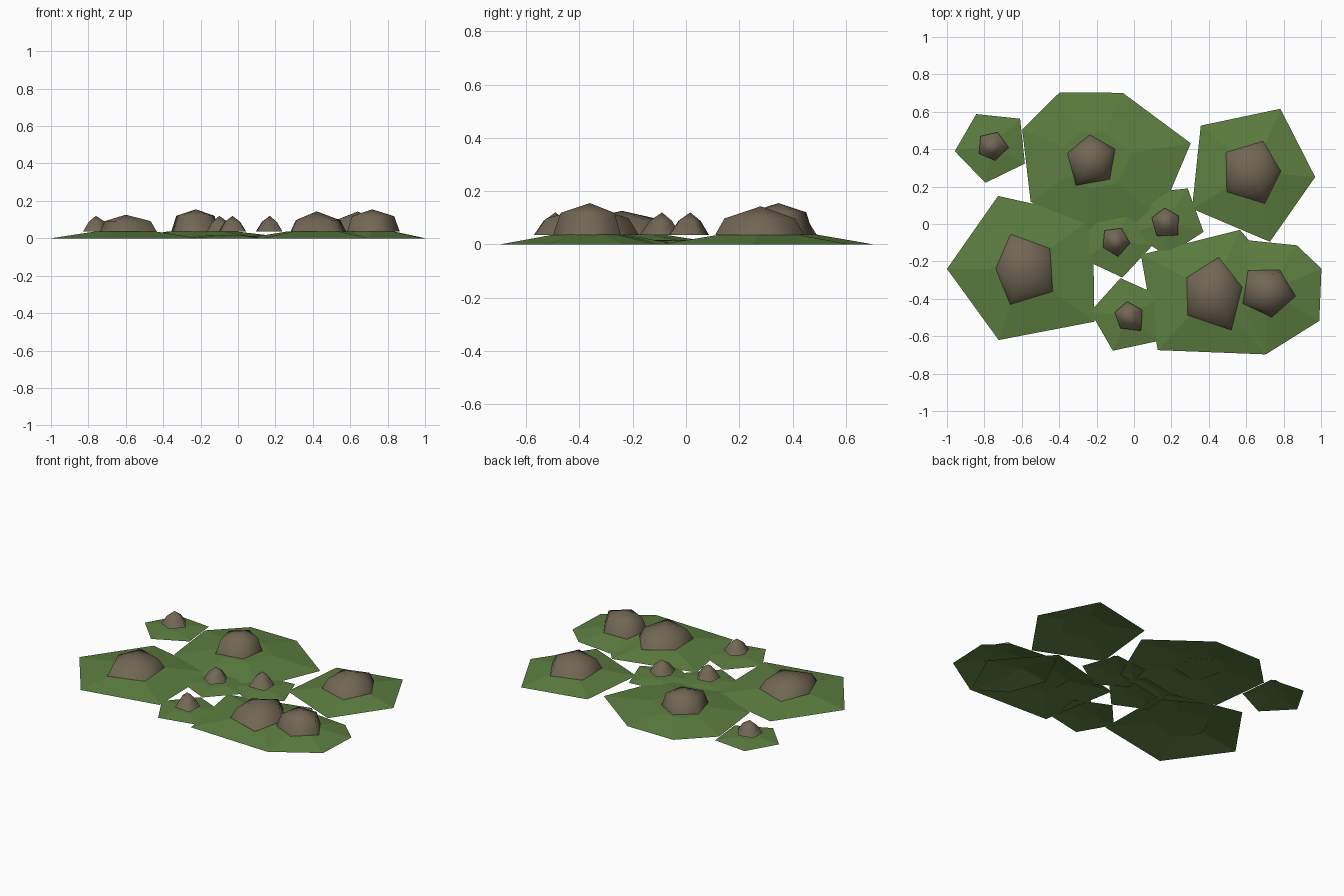
import bpy, bmesh, math
from mathutils import Vector

if "Cube" in bpy.data.objects:
    bpy.data.objects.remove(bpy.data.objects["Cube"])


def mat(name, rgb):
    m = bpy.data.materials.new(name)
    m.diffuse_color = (*rgb, 1)
    m.use_nodes = True
    m.node_tree.nodes["Principled BSDF"].inputs["Base Color"].default_value = m.diffuse_color
    return m


GRASS = mat("grass green", (0.108, 0.21, 0.052))
ROCK = mat("stone brown", (0.168, 0.135, 0.09))


def finish(bm, name, material, smooth):
    me = bpy.data.meshes.new(name)
    bmesh.ops.recalc_face_normals(bm, faces=bm.faces)
    bm.normal_update()
    # open shells: make the outside face upwards
    if sum(f.normal.z * f.calc_area() for f in bm.faces) < 0:
        bmesh.ops.reverse_faces(bm, faces=bm.faces)
    for f in bm.faces:
        f.smooth = smooth
    bm.to_mesh(me)
    bm.free()
    me.materials.append(material)
    ob = bpy.data.objects.new(name, me)
    bpy.context.collection.objects.link(ob)


def dome(name, centre, angles, radii, profile, top, material, smooth):
    """Stack scaled copies of a polygon, profile = (scale, z), then a peak."""
    bm = bmesh.new()
    rings = []
    for s, z in profile:
        rings.append([bm.verts.new((centre[0] + s * r * math.cos(math.radians(a)),
                                    centre[1] + s * r * math.sin(math.radians(a)), z))
                      for a, r in zip(angles, radii)])
    n = len(radii)
    for lo, hi in zip(rings, rings[1:]):
        for i in range(n):
            j = (i + 1) % n
            bm.faces.new((lo[i], lo[j], hi[j], hi[i]))
    peak = bm.verts.new((*centre, top))
    for i in range(n):
        bm.faces.new((rings[-1][i], rings[-1][(i + 1) % n], peak))
    finish(bm, name, material, smooth)


def spread(rot, n):
    return [rot + 360 * i / n for i in range(n)]


def mound(name, c, turf_angles, turf_radii, rock_rot, rock_radii, top, shoulder):
    small = max(turf_radii) < 0.25
    plateau = 0.015 if small else 0.037
    if isinstance(turf_angles, (int, float)):
        turf_angles = spread(turf_angles, len(turf_radii))
    # grass patch sloping up to a low plateau
    dome(name + "_grass", c, turf_angles, turf_radii,
         [(1, 0), (0.4, plateau)], plateau + 0.001, GRASS, False)
    # faceted boulder sitting on it
    dome(name + "_rock", c, spread(rock_rot, 5), rock_radii,
         [(1, 0.036), shoulder], top, ROCK, True)


PEBBLE = (0.56, 0.088)
# small mounds
mound("back_left_small", (-.76, .417), 44, [.21, .19, .20, .20, .20],
      -5, [.09, .08, .08, .08, .08], .12, PEBBLE)
mound("middle_small", (-.10, -.09), -79, [.2] * 5,
      -8, [.08, .075, .08, .075, .085], .12, PEBBLE)
mound("middle_right_small", (.17, .016), -16, [.21, .21, .19, .195, .185],
      23, [.073, .07, .077, .093, .10], .12, PEBBLE)
mound("front_small", (-.03, -.49), 30, [.205] * 5,
      22, [.08, .075, .075, .08, .105], .12, PEBBLE)
# large mounds
mound("back_large", (-.225, .348), [9, 65, 116, 157, 215, 266, 318],
      [.535, .39, .395, .405, .40, .40, .48],
      23, [.135, .13, .135, .165, .145], .155, (.8, .12))
mound("right_large", (.64, .28), -5, [.33, .365, .375, .385, .385],
      1, [.145, .17, .18, .18, .18], .143, (.8, .097))
mound("left_large", (-.60, -.24), 36, [.47, .41, .40, .40, .48],
      36, [.187, .195, .14, .20, .205], .126, (.8, .092))
mound("front_large", (.42, -.36), [-50, 0, 66, 153, 227],
      [.44, .43, .36, .43, .43],
      8, [.16, .185, .157, .185, .23], .144, (.8, .097))
mound("front_right_large", (.717, -.36), [23, 58, 122, 174, 225, 268, 330],
      [.31, .29, .33, .30, .30, .337, .316],
      -10, [.15, .13, .155, .15, .14], .155, (.8, .118))
